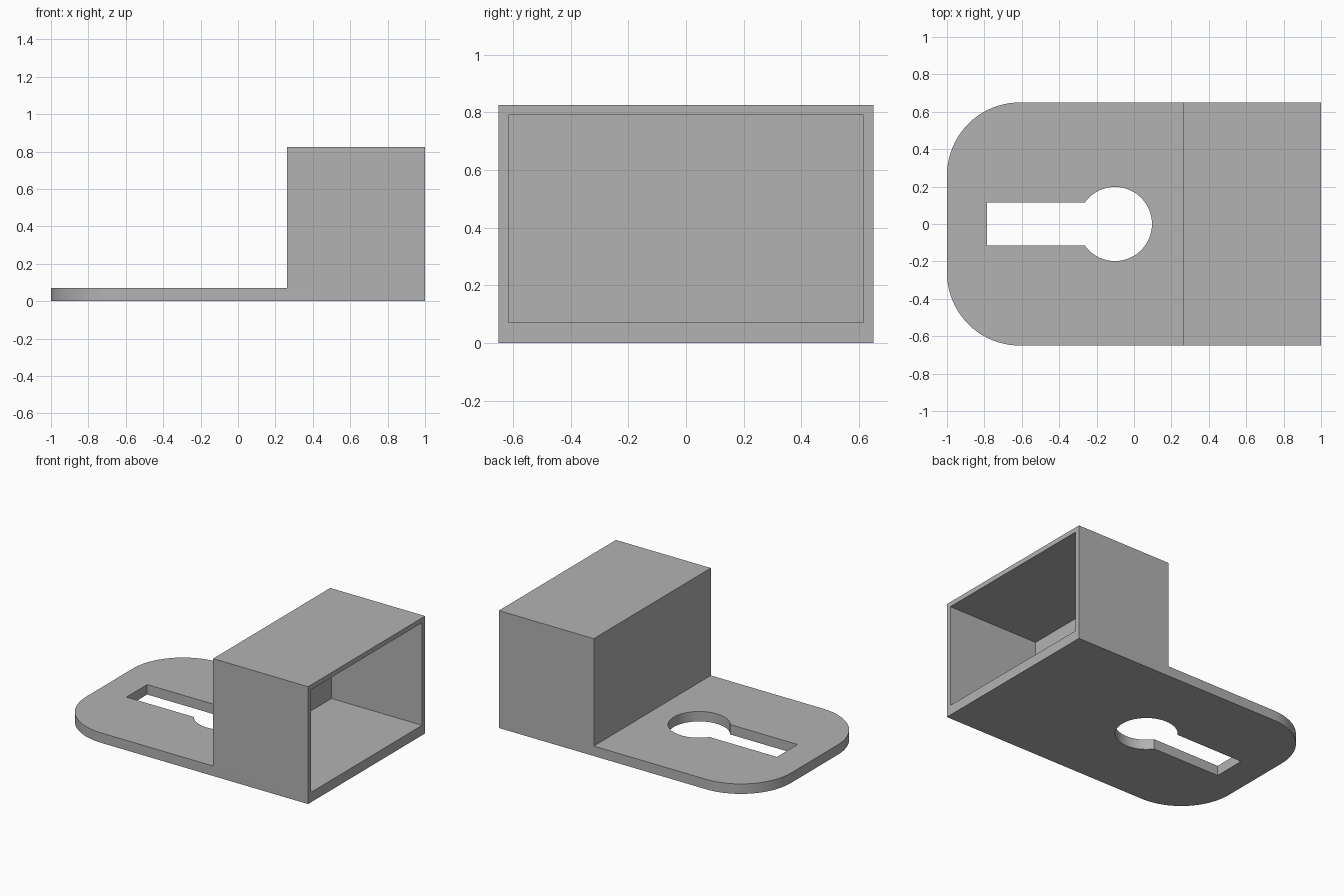
import bpy, bmesh
from math import sin, cos, pi, asin, radians

if "Cube" in bpy.data.objects:
    bpy.data.objects.remove(bpy.data.objects["Cube"], do_unlink=True)

HALF_W = 0.65      # half width of the bracket
HEIGHT = 0.825     # top of the housing
FLOOR = 0.07       # plate thickness
STEP_X = 0.262     # closed face of the housing
WALL = 0.034       # housing wall thickness
CORNER = 0.39      # plate corner radius

grey = bpy.data.materials.new("plain grey")
grey.use_nodes = True
colour = (0.45, 0.45, 0.45, 1)
grey.diffuse_color = colour
grey.node_tree.nodes["Principled BSDF"].inputs["Base Color"].default_value = colour


def arc(cx, cy, r, start, end, steps):
    angles = [start + (end - start) * i / steps for i in range(steps + 1)]
    return [(cx + r * cos(a), cy + r * sin(a)) for a in angles]


def rect(x0, x1, half_y):
    return [(x0, -half_y), (x1, -half_y), (x1, half_y), (x0, half_y)]


def prism(name, outline, z0, z1):
    """Extrude a flat counter-clockwise outline from z0 to z1."""
    bm = bmesh.new()
    face = bm.faces.new([bm.verts.new((x, y, z0)) for x, y in outline])
    top = bmesh.ops.extrude_face_region(bm, geom=[face])["geom"]
    verts = [v for v in top if isinstance(v, bmesh.types.BMVert)]
    bmesh.ops.translate(bm, verts=verts, vec=(0, 0, z1 - z0))
    bmesh.ops.recalc_face_normals(bm, faces=bm.faces)
    mesh = bpy.data.meshes.new(name)
    bm.to_mesh(mesh)
    bm.free()
    mesh.materials.append(grey)
    obj = bpy.data.objects.new(name, mesh)
    bpy.context.collection.objects.link(obj)
    return obj


def carve(target, cutter):
    """Subtract a cutter from the target, then discard the cutter."""
    cutter.hide_render = True
    mod = target.modifiers.new("cut", 'BOOLEAN')
    mod.operation, mod.solver, mod.object = 'DIFFERENCE', 'EXACT', cutter
    bpy.context.view_layer.objects.active = target
    bpy.ops.object.modifier_apply(modifier=mod.name)
    bpy.data.objects.remove(cutter, do_unlink=True)


# Solid block with two rounded corners at the plate end
cx, cy = CORNER - 1, HALF_W - CORNER
outline = [(1, -HALF_W), (1, HALF_W)]
outline += arc(cx, cy, CORNER, pi / 2, pi, 20)
outline += arc(cx, -cy, CORNER, pi, 1.5 * pi, 20)
bracket = prism("mounting_bracket", outline, 0, HEIGHT)

# Step down to the thin plate
carve(bracket, prism("step_cutter", rect(-1.2, STEP_X, 1), FLOOR, 1))

# Housing pocket, open at the right end
carve(bracket, prism("pocket_cutter", rect(STEP_X + WALL, 1.2, HALF_W - WALL),
                     FLOOR, HEIGHT - WALL))

# Keyhole: round opening running into a straight slot
hole_x, hole_r, slot_x, slot_y = -0.102, 0.198, -0.787, 0.115
bite = pi - asin(slot_y / hole_r)
keyhole = arc(hole_x, 0, hole_r, -bite, bite, 48)
keyhole += [(slot_x, slot_y), (slot_x, -slot_y)]
carve(bracket, prism("keyhole_cutter", keyhole, -0.1, 0.2))

# Smooth the curved edges, keep the corners crisp
bpy.ops.object.select_all(action='DESELECT')
bracket.select_set(True)
bpy.context.view_layer.objects.active = bracket
bpy.ops.object.shade_smooth_by_angle(angle=radians(30))
